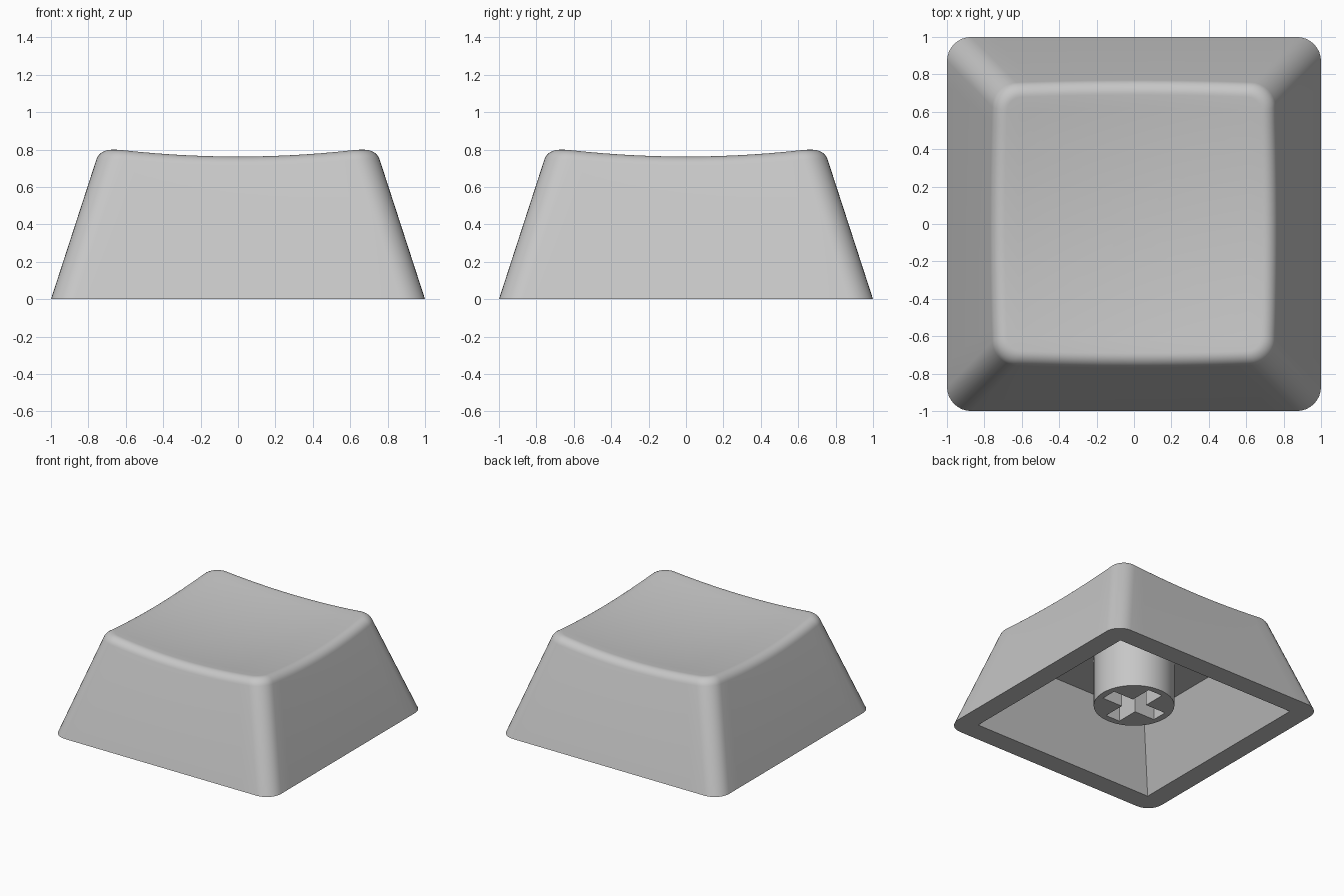
import bpy, bmesh, math
from mathutils import Vector

if "Cube" in bpy.data.objects:
    bpy.data.objects.remove(bpy.data.objects["Cube"])

TAPER, CORNER = 0.325, 0.13          # wall lean per unit height, corner radius
FILLET = 0.06                        # reach of the rounded top edge
CEILING, STEM_BOTTOM = 0.52, 0.11

grey = bpy.data.materials.new("grey_plastic")
grey.diffuse_color = (0.57, 0.57, 0.57, 1)
grey.use_nodes = True
grey.node_tree.nodes["Principled BSDF"].inputs["Base Color"].default_value = grey.diffuse_color


def dish(x, y):
    """Height of the scooped top."""
    return 0.717 + (x * x + y * y) / 10.6


def rounded_square(h, r, arc=8, side=14):
    corners = []
    for k in range(4):
        cx = (h - r) * (1 if k in (0, 3) else -1)
        cy = (h - r) * (1 if k < 2 else -1)
        corners.append([Vector((cx + r * math.cos(a), cy + r * math.sin(a)))
                        for a in (math.pi / 2 * (k + i / arc) for i in range(arc + 1))])
    pts = []
    for k in range(4):
        pts += corners[k]
        a, b = corners[k][-1], corners[(k + 1) % 4][0]
        pts += [a.lerp(b, i / side) for i in range(1, side)]
    return pts


def loop(bm, pts):
    """Closed loop of edges through the points."""
    vs = [bm.verts.new(p) for p in pts]
    es = [bm.edges.new((vs[i], vs[(i + 1) % len(vs)])) for i in range(len(vs))]
    return vs, es


def bridge(bm, a, b):
    n = len(a)
    for i in range(n):
        j = (i + 1) % n
        bm.faces.new((a[i], a[j], b[j], b[i]))


def finish(bm, name):
    bmesh.ops.recalc_face_normals(bm, faces=bm.faces[:])
    me = bpy.data.meshes.new(name)
    bm.to_mesh(me)
    bm.free()
    me.materials.append(grey)
    ob = bpy.data.objects.new(name, me)
    bpy.context.collection.objects.link(ob)
    bpy.ops.object.select_all(action='DESELECT')
    ob.select_set(True)
    bpy.context.view_layer.objects.active = ob
    bpy.ops.object.shade_smooth_by_angle(angle=math.radians(30))


# Outer shell: base ring, rounded top edge, scooped top
bm = bmesh.new()
base = rounded_square(1, CORNER)
n = len(base)
steps = 7
rings = [[p.to_3d() for p in base]] + [[] for _ in range(steps + 1)]
for i in range(n):
    z = 0.77
    for _ in range(6):               # where the wall meets the dish
        p = rounded_square(1 - TAPER * z, CORNER)[i]
        z = dish(*p)
    low_z = z - FILLET * 0.95
    low = rounded_square(1 - TAPER * low_z, CORNER)[i].to_3d()
    low.z = low_z
    peak = Vector((p.x, p.y, z))
    q = rounded_square(1 - TAPER * z - FILLET, CORNER - FILLET)[i]
    top = Vector((q.x, q.y, dish(*q)))
    for s in range(steps + 1):       # circular blend from wall to top
        t = s / steps
        a, b, c = (1 - t) ** 2, 2 * t * (1 - t) * 0.77, t * t
        rings[s + 1].append((low * a + peak * b + top * c) / (a + b + c))
rim = rings[-1]
for f in (0.9, 0.78, 0.65, 0.5, 0.35, 0.2, 0.08):
    rings.append([Vector((v.x * f, v.y * f, dish(v.x * f, v.y * f))) for v in rim])

loops = [loop(bm, r) for r in rings]
for (a, _), (b, _) in zip(loops, loops[1:]):
    bridge(bm, a, b)
bm.faces.new(loops[-1][0])

# Hollow underside: flat rim, sloping inner walls, ceiling
def square(h, z):
    return [(h, h, z), (-h, h, z), (-h, -h, z), (h, -h, z)]

opening, opening_edges = loop(bm, square(0.833, 0))
ceiling, _ = loop(bm, square(0.61, CEILING))
bridge(bm, opening, ceiling)
bm.faces.new(ceiling)
bmesh.ops.triangle_fill(bm, use_beauty=True, edges=loops[0][1] + opening_edges,
                        normal=(0, 0, -1))
finish(bm, "cap_shell")

# Stem: round post with a cross-shaped socket
bm = bmesh.new()
R, L, W = 0.304, 0.25, 0.065
circle = [(R * math.cos(2 * math.pi * i / 64), R * math.sin(2 * math.pi * i / 64), STEM_BOTTOM)
          for i in range(64)]
cross = []
for k in range(4):
    c, s = round(math.cos(k * math.pi / 2)), round(math.sin(k * math.pi / 2))
    cross += [(x * c - y * s, x * s + y * c, STEM_BOTTOM) for x, y in ((L, -W), (L, W), (W, W))]
edges = loop(bm, circle)[1] + loop(bm, cross)[1]
bmesh.ops.triangle_fill(bm, use_beauty=True, edges=edges, normal=(0, 0, -1))
ext = bmesh.ops.extrude_face_region(bm, geom=bm.faces[:], use_keep_orig=True)
bmesh.ops.translate(bm, vec=(0, 0, CEILING - STEM_BOTTOM + 0.002),
                    verts=[g for g in ext["geom"] if isinstance(g, bmesh.types.BMVert)])
finish(bm, "stem")
